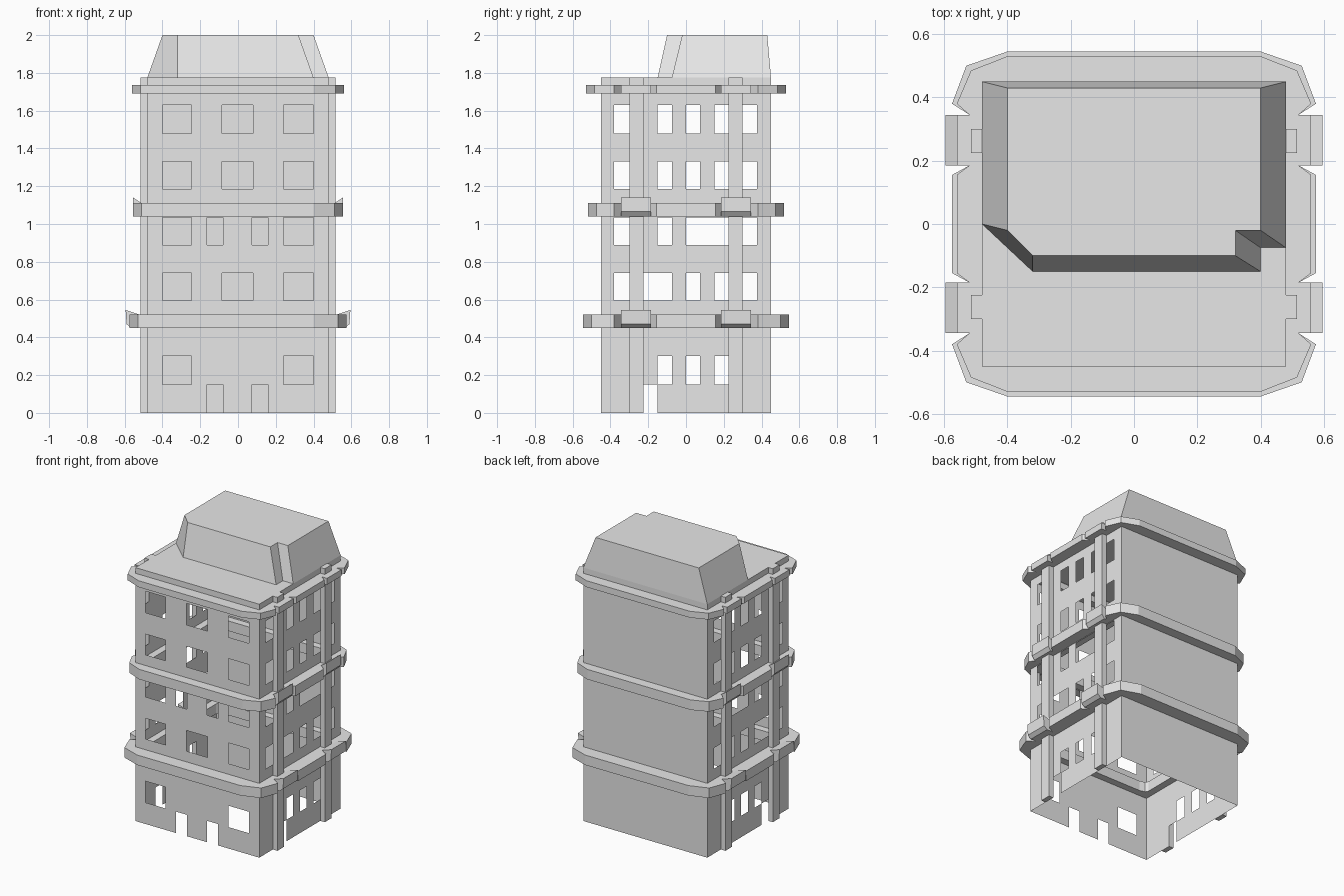
import bpy
import bmesh

if "Cube" in bpy.data.objects:
    bpy.data.objects.remove(bpy.data.objects["Cube"])

# One plain stone colour
stone = bpy.data.materials.new("pale_grey_stone")
stone.use_nodes = True
grey = (0.8, 0.8, 0.8, 1)
stone.diffuse_color = grey
stone.node_tree.nodes["Principled BSDF"].inputs["Base Color"].default_value = grey

HX, HY, TOP = 0.48, 0.45, 1.775


def finish(name, bm, recalc=True):
    if recalc:
        bmesh.ops.recalc_face_normals(bm, faces=bm.faces)
    mesh = bpy.data.meshes.new(name)
    bm.to_mesh(mesh)
    bm.free()
    mesh.materials.append(stone)
    obj = bpy.data.objects.new(name, mesh)
    bpy.context.collection.objects.link(obj)
    return obj


def wall(name, half, openings, place, flip=False):
    """Thin sheet wall cut by rectangular openings (u0, u1, z0, z1)."""
    us = sorted({-half, half, *(u for o in openings for u in o[:2])})
    zs = sorted({0, TOP, *(z for o in openings for z in o[2:])})
    bm = bmesh.new()
    grid = [[bm.verts.new(place(u, z)) for z in zs] for u in us]
    for i in range(len(us) - 1):
        for j in range(len(zs) - 1):
            u, z = (us[i] + us[i + 1]) / 2, (zs[j] + zs[j + 1]) / 2
            if any(a < u < b and c < z < d for a, b, c, d in openings):
                continue
            quad = [grid[i][j], grid[i + 1][j], grid[i + 1][j + 1], grid[i][j + 1]]
            bm.faces.new(quad[::-1] if flip else quad)
    loose = [v for v in bm.verts if not v.link_faces]
    bmesh.ops.delete(bm, geom=loose, context='VERTS')
    bmesh.ops.dissolve_limit(bm, angle_limit=0.01, verts=bm.verts, edges=bm.edges)
    return finish(name, bm, recalc=False)


def loft(name, rings, closed=False, caps=()):
    """Join rings of equal length into a skin."""
    bm = bmesh.new()
    loops = [[bm.verts.new(p) for p in ring] for ring in rings]
    n = len(loops[0])
    pairs = list(zip(loops, loops[1:])) + ([(loops[-1], loops[0])] if closed else [])
    for a, b in pairs:
        for i in range(n):
            k = (i + 1) % n
            bm.faces.new((a[i], a[k], b[k], b[i]))
    for c in caps:
        bm.faces.new(loops[c])
    return finish(name, bm)


# Window rows, bottom to top
ROWS = {"ground": (0.15, 0.30), "first": (0.595, 0.74), "second": (0.89, 1.035),
        "third": (1.185, 1.33), "fourth": (1.48, 1.63)}

# Front wall openings
left, mid, right = (-0.40, -0.245), (-0.085, 0.08), (0.24, 0.40)
slots = [(-0.165, -0.08), (0.075, 0.16)]
front = []
for row, z in ROWS.items():
    cols = [left, right] + ([mid] if row in ("first", "third", "fourth") else [])
    cols += slots if row == "second" else []
    front += [(*u, *z) for u in cols]
front += [(*u, 0, 0.15) for u in slots]

# Side wall openings
outer = [(-0.38, -0.30), (0.30, 0.375)]
inner = [(-0.15, -0.075), (0, 0.075), (0.15, 0.225)]
side = [(-0.225, -0.15, 0, 0.15)]
for row, z in ROWS.items():
    cols = inner + (outer if row != "ground" else [])
    cols += [(-0.225, -0.15)] if row == "first" else []
    cols += [(0.075, 0.15)] if row == "second" else []
    side += [(*u, *z) for u in cols]

# Walls and roof deck
wall("front_wall", HX, front, lambda u, z: (u, -HY, z))
wall("back_wall", HX, [], lambda u, z: (u, HY, z), flip=True)
wall("left_wall", HY, side, lambda u, z: (HX, u, z))
wall("right_wall", HY, side, lambda u, z: (-HX, u, z), flip=True)
deck = bmesh.new()
deck.faces.new([deck.verts.new((x * HX, y * HY, TOP))
                for x, y in ((-1, -1), (1, -1), (1, 1), (-1, 1))])
finish("roof_deck", deck, recalc=False)


def mirrored_ring(quarter):
    """Close a quarter outline into a full counter-clockwise ring."""
    ring = quarter + [(-x, y) for x, y in reversed(quarter)]
    return ring + [(-x, -y) for x, y in ring]


# Cornices: rings with chamfered corners and dips at the pilasters
PY0, PY1 = 0.185, 0.345


def cornice(name, x, y, z0, z1):
    out = mirrored_ring([(x, 0.155), (0.52, PY0), (0.52, PY1), (x, 0.38),
                         (x - 0.045, y - 0.045), (0.40, y)])
    ix, iy = 0.43, 0.40
    hole = mirrored_ring([(ix, 0.155), (ix, PY0), (ix, PY1), (ix, 0.37),
                          (ix - 0.01, iy - 0.01), (0.38, iy)])
    at = lambda ring, z: [(a, b, z) for a, b in ring]
    loft(name, [at(hole, z0), at(out, z0), at(out, z1), at(hole, z1)], closed=True)


cornice("lower_cornice", 0.575, 0.545, 0.45, 0.52)
cornice("middle_cornice", 0.555, 0.52, 1.04, 1.11)
cornice("upper_cornice", 0.56, 0.53, 1.69, 1.735)

# Bracket profiles in x and z, one per cornice
BRACKETS = {
    "lower": [(0.48, 0.45), (0.565, 0.45), (0.59, 0.47), (0.595, 0.545), (0.52, 0.52), (0.48, 0.52)],
    "middle": [(0.48, 1.04), (0.535, 1.04), (0.555, 1.065), (0.555, 1.14), (0.51, 1.11), (0.48, 1.11)],
    "upper": [(0.48, 1.69), (0.56, 1.69), (0.56, 1.735), (0.48, 1.735)],
}

# Pilasters and brackets on both sides
for sx, side_name in ((1, "left"), (-1, "right")):
    for sy, end_name in ((-1, "front"), (1, "back")):
        tag = side_name + "_" + end_name
        foot = [(sx * x, sy * y) for x, y in
                ((HX, 0.225), (0.515, 0.225), (0.515, 0.30), (HX, 0.30))]
        loft(tag + "_pilaster", [[(x, y, z) for x, y in foot] for z in (0, TOP)],
             caps=(0, 1))
        for level, profile in BRACKETS.items():
            loft(f"{tag}_{level}_bracket",
                 [[(sx * x, sy * y, z) for x, z in profile] for y in (PY0, PY1)],
                 caps=(0, 1))

# Sloped penthouse with one cut corner and one notched corner
base = [(-HX, HY), (-HX, 0), (-0.32, -0.15), (0.40, -0.15), (0.40, -0.075),
        (HX, -0.075), (HX, HY)]
crown = [(-0.40, 0.43), (-0.40, -0.02), (-0.32, -0.10), (0.32, -0.10), (0.32, -0.02),
         (0.40, -0.02), (0.40, 0.43)]
loft("penthouse", [[(x, y, TOP) for x, y in base], [(x, y, 2) for x, y in crown]], caps=(1,))
